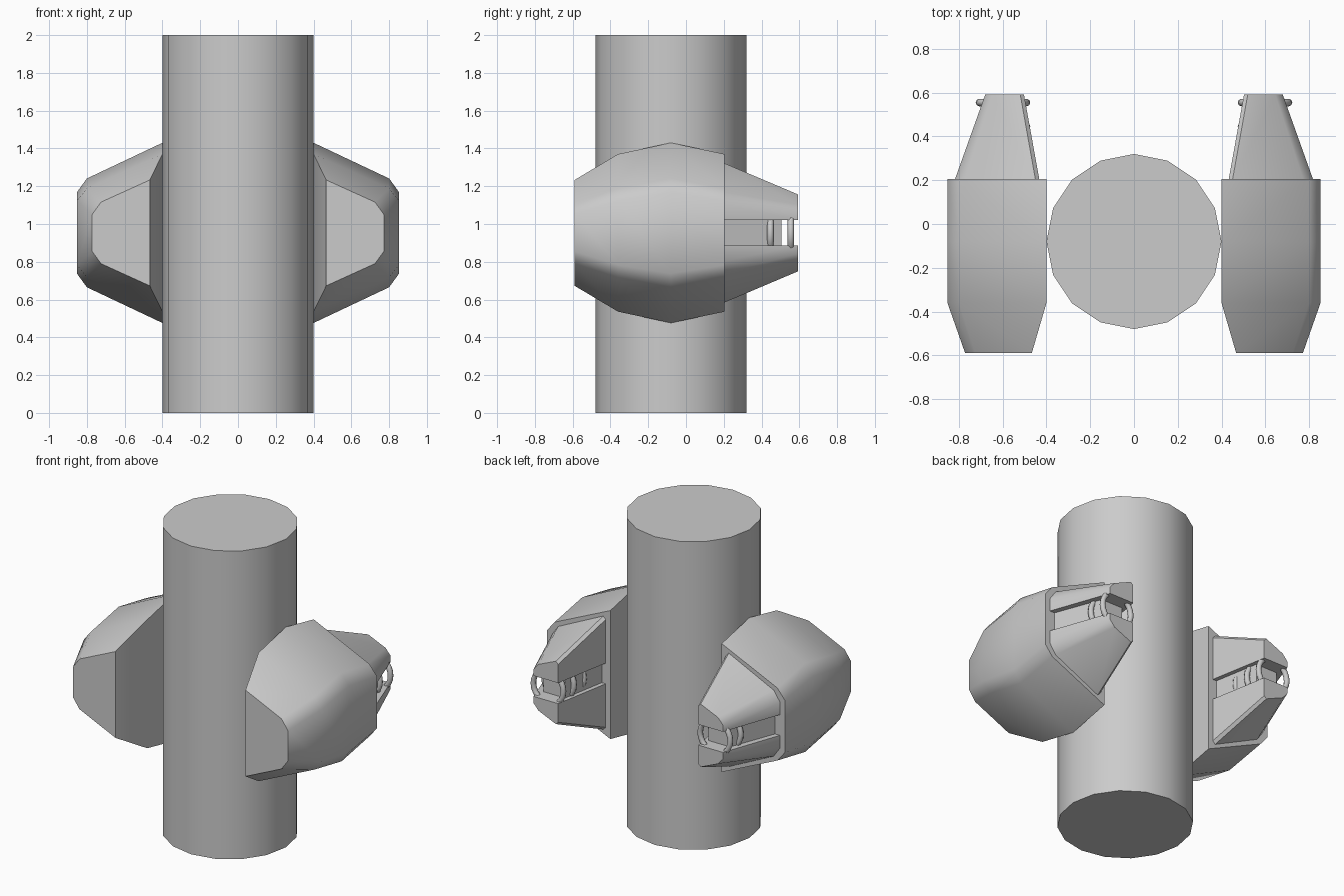
import bpy, bmesh, math

if "Cube" in bpy.data.objects:
    bpy.data.objects.remove(bpy.data.objects["Cube"])

ZC = 0.953  # height of the pod axis


def finish(obj, angle=40):
    bpy.ops.object.select_all(action='DESELECT')
    obj.select_set(True)
    bpy.context.view_layer.objects.active = obj
    bpy.ops.object.shade_smooth_by_angle(angle=math.radians(angle))


def loft(name, sections):
    """Skin equal-length (x, z) outlines, given as (y, outline) pairs."""
    bm = bmesh.new()
    loops = [[bm.verts.new((x, y, z)) for x, z in pts] for y, pts in sections]
    for a, b in zip(loops, loops[1:]):
        for i in range(len(a)):
            j = (i + 1) % len(a)
            bm.faces.new((a[i], a[j], b[j], b[i]))
    bm.faces.new(loops[0])
    bm.faces.new(loops[-1])
    bmesh.ops.recalc_face_normals(bm, faces=bm.faces)
    mesh = bpy.data.meshes.new(name)
    bm.to_mesh(mesh)
    bm.free()
    obj = bpy.data.objects.new(name, mesh)
    bpy.context.collection.objects.link(obj)
    finish(obj)
    return obj


def mirror(obj, source=None):
    """Mirror across x = 0."""
    m = obj.modifiers.new("mirror", 'MIRROR')
    m.use_mirror_merge = False
    m.mirror_object = centre


def pod_outline(x0, x1, x2, h0, h1, h2):
    top = [(x0, h0), (x1, h1), (x2, h2)]
    return [(x, ZC + h) for x, h in top] + [(x, ZC - h) for x, h in reversed(top)]


# Reference point for mirroring
centre = bpy.data.objects.new("mirror_centre", None)
centre.hide_render = True
bpy.context.collection.objects.link(centre)

# Central column
bpy.ops.mesh.primitive_cylinder_add(vertices=16, radius=0.4, depth=2, location=(0, -0.08, 1))
column = bpy.context.object
column.name = "column"
finish(column)

# Side pods
pod = loft("pod_body", [
    (-0.59, pod_outline(0.467, 0.725, 0.772, 0.28, 0.163, 0.098)),
    (-0.36, pod_outline(0.4, 0.80, 0.853, 0.417, 0.235, 0.17)),
    (-0.08, pod_outline(0.4, 0.80, 0.853, 0.477, 0.288, 0.215)),
    (0.205, pod_outline(0.4, 0.80, 0.853, 0.417, 0.235, 0.17)),
])
mirror(pod)

# Upper and lower tapering jaws behind each pod
base = [(0.432, 0.067), (0.432, 0.352), (0.45, 0.37), (0.775, 0.215), (0.82, 0.15), (0.82, 0.067)]
tip = [(0.503, 0.067), (0.503, 0.188), (0.52, 0.204), (0.645, 0.15), (0.68, 0.11), (0.68, 0.067)]
for name, s in (("upper_jaw", 1), ("lower_jaw", -1)):
    jaw = loft(name, [(0.2, [(x, ZC + s * h) for x, h in base]),
                      (0.592, [(x, ZC + s * h) for x, h in tip])])
    mirror(jaw)

# Recessed core between the jaws
core = loft("jaw_core", [
    (0.2, [(x, ZC + h) for x, h in ((0.46, -0.07), (0.785, -0.07), (0.785, 0.07), (0.46, 0.07))]),
    (0.505, [(x, ZC + h) for x, h in ((0.515, -0.07), (0.67, -0.07), (0.67, 0.07), (0.515, 0.07))]),
])
mirror(core)

# Coil rings along the core
for i, y in enumerate((0.555, 0.447, 0.345, 0.245)):
    bpy.ops.mesh.primitive_torus_add(major_radius=0.108, minor_radius=0.017,
                                     major_segments=24, minor_segments=8,
                                     location=(0.599, y, ZC), rotation=(math.pi / 2, 0, 0))
    ring = bpy.context.object
    ring.name = f"coil_ring_{i + 1}"
    finish(ring, 60)
    mirror(ring)
